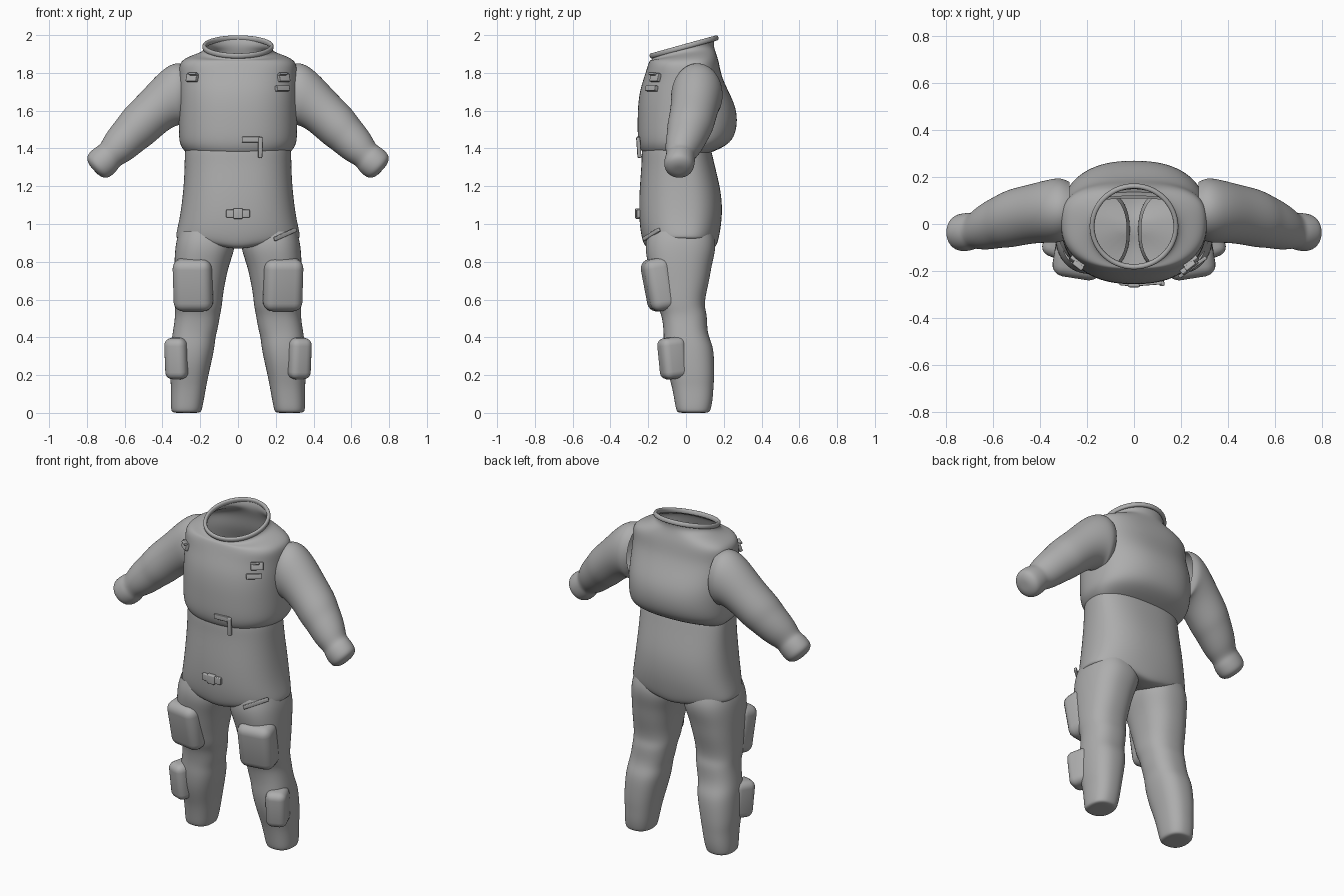
import bpy, bmesh
from math import sin, cos, pi, radians, copysign
from mathutils import Matrix, Vector

N = 28
fabric = bpy.data.materials.new("dark_grey_fabric")
fabric.diffuse_color = (.42, .42, .42, 1)


def finish(name, bm, mirror=False, subsurf=0, bevel=0):
    bmesh.ops.recalc_face_normals(bm, faces=bm.faces)
    me = bpy.data.meshes.new(name)
    bm.to_mesh(me)
    bm.free()
    me.materials.append(fabric)
    for p in me.polygons:
        p.use_smooth = True
    ob = bpy.data.objects.new(name, me)
    bpy.context.collection.objects.link(ob)
    if mirror:
        ob.modifiers.new("Mirror", 'MIRROR').use_mirror_merge = False
    if bevel:
        b = ob.modifiers.new("Bevel", 'BEVEL')
        b.width, b.segments = bevel, 5
    if subsurf:
        s = ob.modifiers.new("Subsurf", 'SUBSURF')
        s.levels = s.render_levels = subsurf
    return ob


def loft(name, rings, cap=False, closed=False, mirror=False, subsurf=2):
    bm = bmesh.new()
    rows = [[bm.verts.new(p) for p in r] for r in rings]
    pairs = list(zip(rows, rows[1:])) + ([(rows[-1], rows[0])] if closed else [])
    for a, b in pairs:
        for i in range(N):
            j = (i + 1) % N
            bm.faces.new((a[i], a[j], b[j], b[i]))
    if cap:
        bm.faces.new(rows[-1])
    return finish(name, bm, mirror, subsurf)


def spow(v, e):
    return copysign(abs(v) ** e, v)


def section(z, x0, x1, yf, yb, yc=None, e=2.2, tilt=0, dip=0):
    """Rounded horizontal section, optionally tilted or dipping in the middle."""
    xc, hw = (x0 + x1) / 2, (x1 - x0) / 2
    yc = (yf + yb) / 2 if yc is None else yc
    pts = []
    for i in range(N):
        a = 2 * pi * i / N
        x, s = spow(cos(a), 2 / e), spow(sin(a), 2 / e)
        y = yc + s * ((yb - yc) if s > 0 else (yc - yf))
        pts.append((xc + hw * x, y, z + tilt * (y - yc) - dip * (1 - abs(x))))
    return pts


def box(name, loc, size, rot=(0, 0, 0), bevel=0.006, mirror=False):
    bm = bmesh.new()
    bmesh.ops.create_cube(bm, size=1)
    m = Matrix.Translation(loc)
    for ang, ax in zip(reversed(rot), "ZYX"):
        m = m @ Matrix.Rotation(radians(ang), 4, ax)
    bm.transform(m @ Matrix.Diagonal((*size, 1)))
    return finish(name, bm, mirror, 0, bevel)


# Upper torso: z, half width, front y, back y, tilt
upper = [(1.37, .265, -.22, .11, 0), (1.385, .285, -.238, .15, 0),
         (1.42, .31, -.252, .225, 0), (1.47, .315, -.258, .262, 0),
         (1.55, .315, -.258, .275, 0), (1.63, .315, -.256, .262, 0),
         (1.71, .315, -.245, .222, 0), (1.78, .315, -.222, .19, 0),
         (1.835, .313, -.206, .178, .02), (1.866, .3, -.198, .17, .05),
         (1.886, .258, -.19, .16, .1), (1.90, .2, -.183, .15, .2),
         (1.92, .182, -.18, .148, .25), (1.943, .181, -.19, .158, .275)]
loft("upper_torso", [section(z, -w, w, f, b, .02 if z < 1.88 else -.015,
                             2.05 if z > 1.89 else 2.6 if z > 1.8 else 2.35, t)
                     for z, w, f, b, t in upper])

# Neck ring
tilt = Matrix.Translation((0, -.014, 1.951)) @ Matrix.Rotation(radians(15.5), 4, 'X')
prof = [(.183, -.028), (.189, -.024), (.191, -.014), (.189, -.004), (.184, 0),
        (.174, 0), (.169, -.006), (.169, -.024), (.174, -.028)]
loft("neck_ring", [[tilt @ Vector((r * cos(2 * pi * i / N), r * sin(2 * pi * i / N), h))
                    for i in range(N)] for r, h in prof], closed=True, subsurf=1)

# Lower torso with the crotch dip
lower = [(1.43, .275, -.225, .12, 0), (1.39, .283, -.236, .135, 0),
         (1.33, .284, -.236, .148, 0), (1.25, .286, -.242, .168, 0),
         (1.15, .294, -.249, .19, 0), (1.05, .307, -.25, .193, .005),
         (.98, .322, -.243, .182, .02), (.935, .332, -.228, .168, .045),
         (.92, .325, -.205, .15, .055), (.91, .25, -.15, .105, .045),
         (.90, .12, -.08, .06, .035)]
loft("lower_torso", [section(z, -w, w, f, b, 0, 2.4, 0, d)
                     for z, w, f, b, d in lower], cap=True)

# Legs
legs = [(.96, .03, .312, -.2, .14), (.91, .012, .328, -.215, .158),
        (.85, .022, .335, -.215, .155), (.78, .048, .338, -.2, .136),
        (.70, .066, .338, -.185, .124), (.62, .08, .338, -.165, .104),
        (.56, .085, .336, -.15, .098), (.52, .095, .332, -.13, .112),
        (.45, .105, .342, -.12, .112), (.40, .12, .35, -.118, .122),
        (.35, .123, .356, -.12, .145), (.27, .14, .36, -.112, .15),
        (.19, .158, .36, -.09, .15), (.14, .168, .355, -.075, .146),
        (.07, .18, .356, -.062, .142), (.02, .19, .355, -.054, .132),
        (.004, .197, .35, -.046, .125), (0, .215, .332, -.028, .107),
        (0, .255, .292, .02, .06)]
loft("leg", [section(*r, e=2.4) for r in legs], cap=True, mirror=True)

# Arms: centre x, y, z, slope angle, in-plane radius, y radius
arms = [(.275, .06, 1.69, 0, .15, .12), (.305, .06, 1.69, 4, .168, .135),
        (.335, .057, 1.678, 14, .165, .138), (.375, .053, 1.652, 28, .142, .133),
        (.43, .044, 1.607, 38, .124, .127), (.48, .034, 1.562, 40, .12, .125),
        (.53, .022, 1.514, 41, .118, .123), (.565, .012, 1.478, 42, .108, .113),
        (.60, .0, 1.443, 43, .103, .107), (.64, -.014, 1.402, 43, .094, .096),
        (.668, -.024, 1.374, 43, .08, .081), (.684, -.029, 1.358, 42, .078, .077),
        (.70, -.033, 1.342, 42, .085, .081), (.735, -.036, 1.311, 42, .085, .081),
        (.752, -.036, 1.296, 42, .073, .07), (.762, -.036, 1.287, 42, .045, .045),
        (.764, -.036, 1.285, 42, .02, .02)]
rings = []
for x, y, z, ang, rn, ry in arms:
    s, c = sin(radians(ang)), cos(radians(ang))
    rings.append([(x + rn * s * cos(t), y + ry * sin(t), z + rn * c * cos(t))
                  for t in (2 * pi * i / N for i in range(N))])
loft("arm", rings, cap=True, mirror=True)

# Thigh and shin pockets
box("thigh_pocket", (.237, -.143, .68), (.208, .145, .28), (11, 0, 9), .05, True)
box("shin_pocket", (.318, -.07, .29), (.12, .14, .22), (6, 0, 22), .04, True)

# Chest buckles
for side in (-1, 1):
    yaw = 38 * side
    box("chest_buckle", (.242 * side, -.162, 1.775), (.07, .02, .045), (-18, 0, yaw), .004)
    box("chest_buckle_bar", (.238 * side, -.177, 1.795), (.05, .02, .014), (-18, 0, yaw), .004)
box("chest_strap_tab", (.235, -.182, 1.718), (.085, .022, .03), (-12, 0, 38), .004)

# Waist pull tab
box("waist_tab", (.07, -.253, 1.447), (.1, .014, .03), (0, 0, 4), .004)
box("waist_pull", (.118, -.25, 1.405), (.022, .02, .11), (4, 0, 8), .006)

# Belly buckle
box("belly_buckle", (0, -.256, 1.055), (.05, .026, .055), bevel=.006)
for side in (-1, 1):
    box("belly_buckle_wing", (.042 * side, -.252, 1.055), (.04, .02, .042), (0, 0, 6 * side), .005)

# Hip strap
box("hip_strap", (.25, -.183, .945), (.15, .016, .022), (0, -20, 36), .005)
